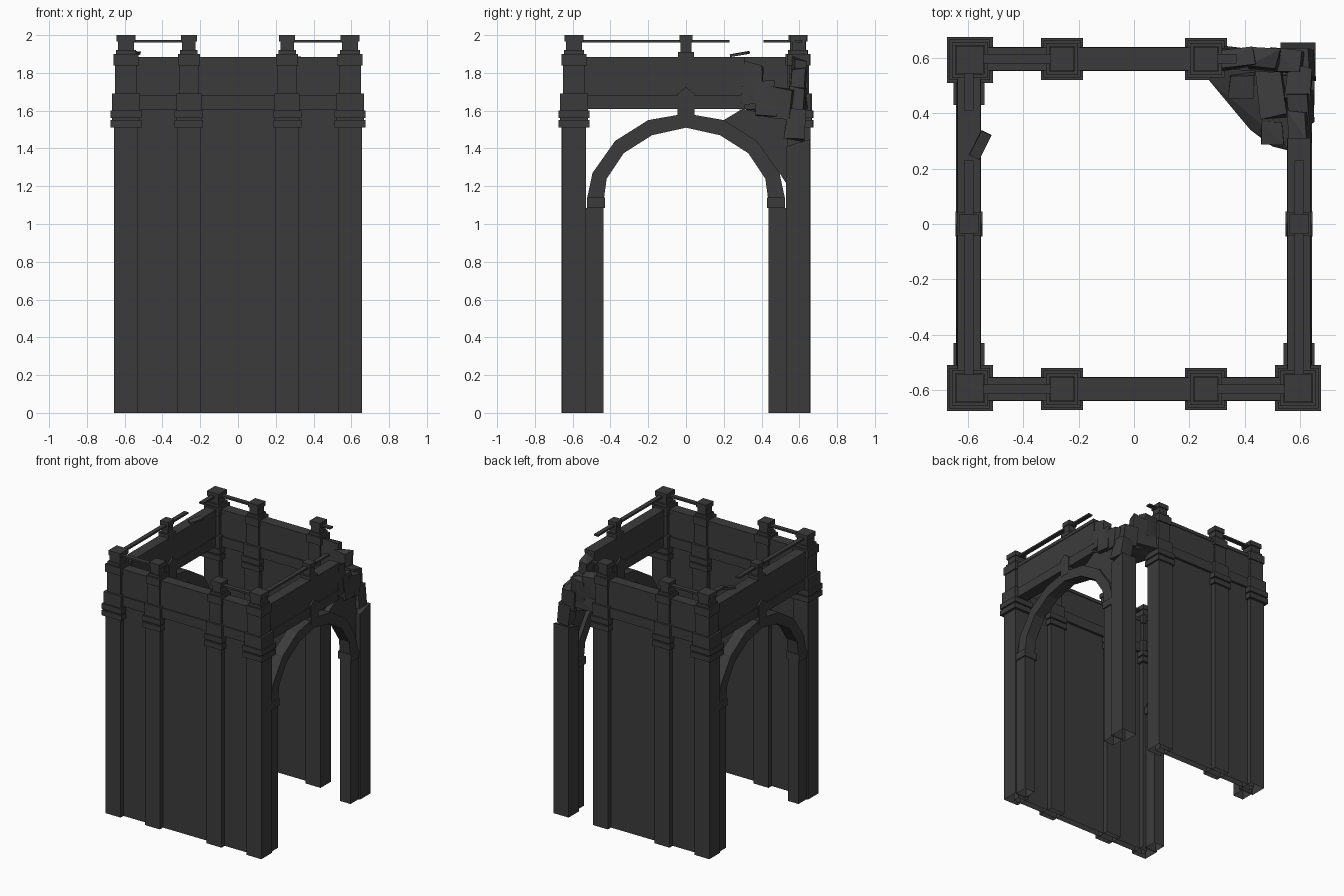
import bpy, bmesh, random
from mathutils import Vector, Euler

cube = bpy.data.objects.get("Cube")
if cube:
    bpy.data.objects.remove(cube)
random.seed(7)

stone = bpy.data.materials.new("dark_stone")
stone.use_nodes = True
colour = (0.044, 0.044, 0.044, 1)
stone.diffuse_color = colour
stone.node_tree.nodes["Principled BSDF"].inputs["Base Color"].default_value = colour


def finish(name, bm):
    bmesh.ops.recalc_face_normals(bm, faces=bm.faces)
    # Parts standing on the ground are open underneath
    ground = [f for f in bm.faces if all(v.co.z < 0.001 for v in f.verts)]
    if name != "fallen_rail_piece":
        bmesh.ops.delete(bm, geom=ground, context="FACES_ONLY")
    mesh = bpy.data.meshes.new(name)
    bm.to_mesh(mesh)
    bm.free()
    mesh.materials.append(stone)
    obj = bpy.data.objects.new(name, mesh)
    bpy.context.collection.objects.link(obj)
    return obj


def add_box(bm, lo, hi):
    made = bmesh.ops.create_cube(bm, size=1)["verts"]
    for v in made:
        v.co = Vector([(a + b) / 2 + c * (b - a) for a, b, c in zip(lo, hi, v.co)])
    return made


def box(name, lo, hi):
    bm = bmesh.new()
    add_box(bm, lo, hi)
    return finish(name, bm)


def add_prism(bm, points, x0, x1):
    """Extrude a (y, z) outline along x."""
    verts = [[bm.verts.new((x, y, z)) for y, z in points] for x in (x0, x1)]
    bm.faces.new(verts[0])
    bm.faces.new(verts[1])
    n = len(points)
    for i in range(n):
        j = (i + 1) % n
        bm.faces.new((verts[0][i], verts[0][j], verts[1][j], verts[1][i]))


def column(name, x, y, half, tiers):
    """Stacked square tiers: grow amount, bottom, top."""
    bm = bmesh.new()
    for grow, z0, z1 in tiers:
        h = half + grow
        add_box(bm, (x - h, y - h, z0), (x + h, y + h, z1))
    return finish(name, bm)


def chunk(name, centre, size, turn):
    """Irregular broken stone from a jittered hull."""
    bm = bmesh.new()
    rot = Euler([random.uniform(-turn, turn) for _ in range(3)])
    for sx in (-1, 1):
        for sy in (-1, 1):
            for sz in (-1, 1):
                p = Vector([s * d / 2 * random.uniform(0.75, 1) for s, d in zip((sx, sy, sz), size)])
                p.rotate(rot)
                bm.verts.new(p + Vector(centre))
    bmesh.ops.convex_hull(bm, input=bm.verts)
    return finish(name, bm)


# Columns with capitals, parapet blocks and finial posts
TIERS = [(0, 0, 1.51), (0.02, 1.51, 1.55), (0.012, 1.55, 1.56), (0.02, 1.56, 1.6),
         (0.01, 1.6, 1.69), (-0.006, 1.69, 1.84), (0.002, 1.84, 1.9),
         (-0.01, 1.9, 1.92), (-0.02, 1.92, 1.965), (-0.013, 1.965, 2.0)]
PILASTER_TIERS = [(g - 0.007 if z0 >= 1.5 else g, z0, z1) for g, z0, z1 in TIERS]
for sx, sname in ((-1, "right"), (1, "left")):
    for sy, yname in ((-1, "front"), (1, "back")):
        if (sx, sy) != (1, 1):
            column(f"{yname}_{sname}_corner_column", sx * 0.593, sy * 0.593, 0.063, TIERS)
        column(f"{yname}_{sname}_pilaster", sx * 0.26, sy * 0.596, 0.063, PILASTER_TIERS)

# Broken corner column with a slanted top
bm = bmesh.new()
for v in add_box(bm, (0.53, 0.53, 0), (0.656, 0.656, 1.43)):
    if v.co.z > 1:
        v.co.z += 0.3 * (v.co.y - 0.593)
finish("broken_corner_column", bm)

# Solid front and back walls with stepped parapets
for sy, yname in ((-1, "front"), (1, "back")):
    right_end = 0.593 if sy < 0 else 0.28
    for name, inner, outer, z0, z1 in (("wall", 0.57, 0.622, 0, 1.605),
                                       ("parapet_base", 0.552, 0.64, 1.605, 1.68),
                                       ("parapet", 0.56, 0.632, 1.68, 1.86),
                                       ("parapet_lip", 0.555, 0.637, 1.86, 1.885)):
        ys = sorted((sy * inner, sy * outer))
        box(f"{yname}_{name}", (-0.593, ys[0], z0), (right_end, ys[1], z1))
    for x0, x1 in ((-0.56, -0.28), (0.28, 0.56 if sy < 0 else 0.37)):
        y = sy * 0.597
        box(f"{yname}_rail", (x0, y - 0.017, 1.962), (x1, y + 0.017, 1.975))

# Arched sides
INNER = [(0.435, 1.13), (0.42, 1.24), (0.33, 1.375), (0.18, 1.47), (0, 1.51)]
OUTER = [(0.525, 1.13), (0.495, 1.27), (0.375, 1.44), (0.2, 1.55), (0, 1.585)]


def both_halves(points):
    return points + [(-y, z) for y, z in reversed(points[:-1])]


for sx, sname in ((-1, "right"), (1, "left")):
    def span(a, b):
        return sorted((sx * a, sx * b))

    x0, x1 = span(0.555, 0.643)
    bm = bmesh.new()
    add_prism(bm, both_halves(OUTER) + both_halves(INNER)[::-1], x0, x1)
    finish(f"{sname}_arch", bm)

    for sy, yname in ((-1, "front"), (1, "back")):
        ys = sorted((sy * 0.436, sy * 0.54))
        box(f"{sname}_{yname}_arch_pier", (x0, ys[0], 0), (x1, ys[1], 1.085))
        ys = sorted((sy * 0.43, sy * 0.525))
        a, b = span(0.54, 0.652)
        box(f"{sname}_{yname}_impost", (a, ys[0], 1.085), (b, ys[1], 1.14))

    # Parapet over the arch
    end = 0.593 if sx < 0 else 0.31
    for name, inner, outer, z0, z1 in (("base", 0.552, 0.64, 1.61, 1.68),
                                       ("panel", 0.56, 0.632, 1.68, 1.86),
                                       ("lip", 0.555, 0.637, 1.86, 1.885)):
        a, b = span(inner, outer)
        box(f"{sname}_parapet_{name}", (a, -0.593, z0), (b, end, z1))

    # Keystone, middle post and finial
    bm = bmesh.new()
    a, b = span(0.547, 0.645)
    add_prism(bm, [(-0.045, 1.555), (0.045, 1.555), (0.045, 1.69), (0, 1.725), (-0.045, 1.69)], a, b)
    finish(f"{sname}_keystone", bm)
    column(f"{sname}_middle_post", sx * 0.597, 0, 0.035,
           [(0, 1.68, 1.88), (0.008, 1.88, 1.91), (-0.006, 1.91, 1.965), (0, 1.965, 2.0)])

    # Thin handrail, broken toward the back
    for y0, y1 in ((-0.56, 0.23), (0.41, 0.56)):
        if sx < 0 or y0 < 0:
            box(f"{sname}_rail", (sx * 0.597 - 0.017, y0, 1.962), (sx * 0.597 + 0.017, y1, 1.975))

# Fallen piece of rail
piece = box("fallen_rail_piece", (-0.02, -0.05, -0.007), (0.02, 0.05, 0.007))
piece.location = (-0.555, 0.285, 1.9)
piece.rotation_euler = (0.15, 0.1, -0.45)

# Remaining wall between the arch and the broken column
bm = bmesh.new()
add_prism(bm, [(0.2, 1.55), (0.375, 1.44), (0.495, 1.27), (0.54, 1.2), (0.54, 1.56), (0.3, 1.61)], 0.585, 0.625)
finish("broken_spandrel", bm)

# Collapsed slab wedged across the broken corner
bm = bmesh.new()
for x, y, z in ((0.27, 0.52, 1.64), (0.42, 0.34, 1.58), (0.5, 0.28, 1.56), (0.58, 0.26, 1.58),
                (0.61, 0.6, 1.57), (0.32, 0.6, 1.66)):
    for dz in (0, -0.04):
        bm.verts.new((x, y, z + dz))
bmesh.ops.convex_hull(bm, input=bm.verts)
finish("fallen_slab", bm)

# Broken wall ends and rubble, lower toward the corner
for centre, size in (((0.597, 0.35, 1.74), (0.08, 0.12, 0.24)),
                     ((0.6, 0.42, 1.66), (0.09, 0.13, 0.2)),
                     ((0.597, 0.5, 1.64), (0.1, 0.14, 0.18)),
                     ((0.597, 0.58, 1.53), (0.11, 0.12, 0.18)),
                     ((0.37, 0.597, 1.78), (0.16, 0.08, 0.22)),
                     ((0.4, 0.597, 1.65), (0.22, 0.08, 0.12)),
                     ((0.47, 0.592, 1.73), (0.12, 0.08, 0.2)),
                     ((0.55, 0.587, 1.64), (0.12, 0.09, 0.18)),
                     ((0.5, 0.47, 1.61), (0.1, 0.2, 0.09)),
                     ((0.39, 0.5, 1.64), (0.1, 0.1, 0.08)),
                     ((0.5, 0.33, 1.58), (0.09, 0.09, 0.06))):
    chunk("rubble", centre, size, 0.14)
